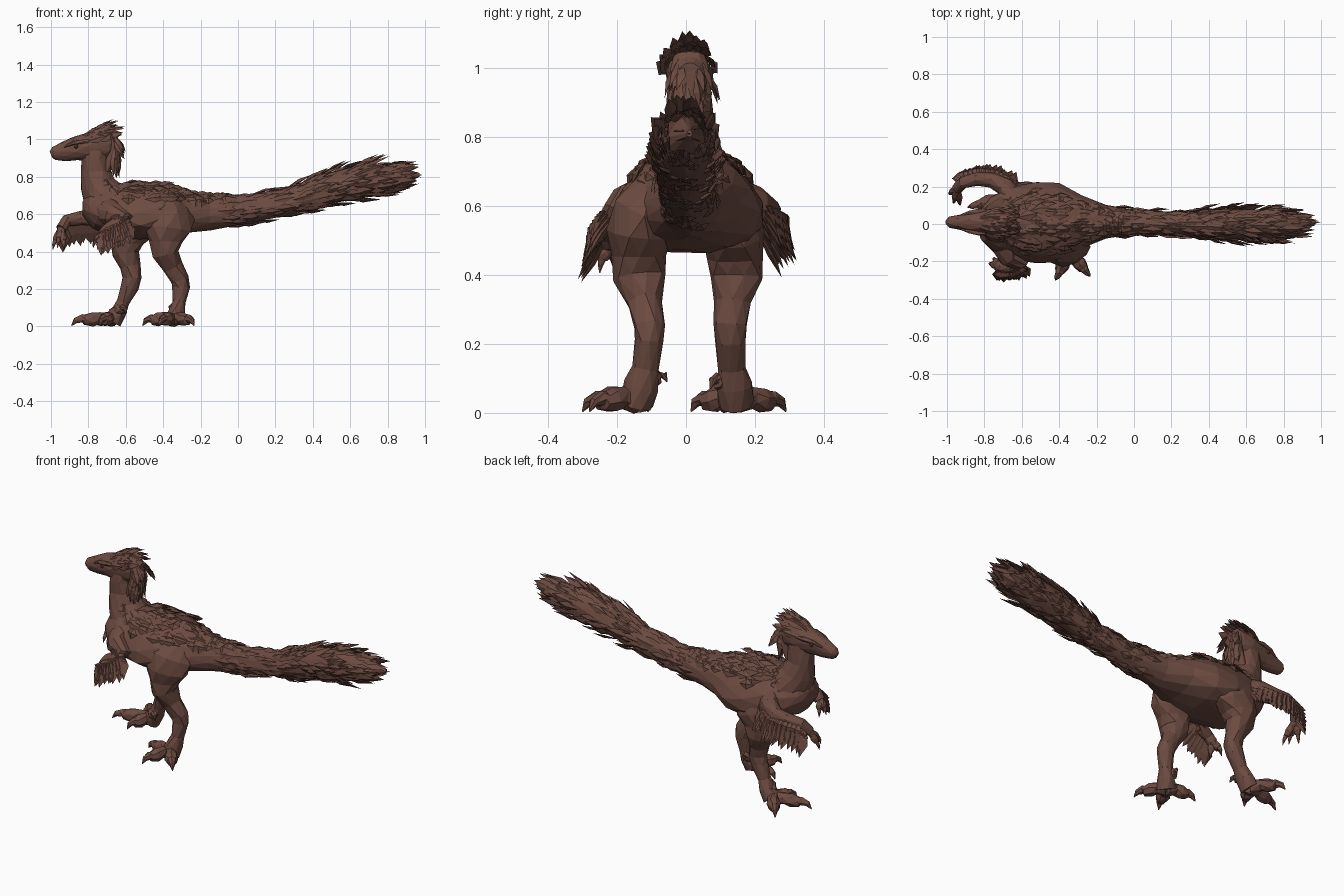
import bpy, bmesh, math, random
from mathutils import Vector as V

random.seed(4)
cube = bpy.data.objects.get("Cube")
if cube:
    bpy.data.objects.remove(cube)

brown = bpy.data.materials.new("earth_brown")
brown.use_nodes = True
COLOUR = (0.15, 0.07, 0.052, 1)
brown.diffuse_color = COLOUR
brown.node_tree.nodes["Principled BSDF"].inputs["Base Color"].default_value = COLOUR


def finish(name, bm):
    bmesh.ops.recalc_face_normals(bm, faces=bm.faces)
    mesh = bpy.data.meshes.new(name)
    bm.to_mesh(mesh)
    bm.free()
    mesh.materials.append(brown)
    ob = bpy.data.objects.new(name, mesh)
    bpy.context.collection.objects.link(ob)


class Loft:
    """Tube through stations (x, y, z, half width, half height)."""

    def __init__(self, rows, pear=0.0):
        self.rows, self.pear = rows, pear
        self.mid = [V(r[:3]) for r in rows]
        self.frames = []
        for i in range(len(rows)):
            t = self.mid[min(i + 1, len(rows) - 1)] - self.mid[max(i - 1, 0)]
            t.normalize()
            side = V((0, 1, 0)) - t * t.y
            side.normalize()
            self.frames.append((side, t.cross(side)))

    def ring_point(self, i, a):
        side, up = self.frames[i]
        w, h = self.rows[i][3:]
        w *= 1 - self.pear * math.sin(a)
        return self.mid[i] + side * w * math.cos(a) + up * h * math.sin(a)

    def centre(self, s):
        i = min(int(s), len(self.rows) - 2)
        return self.mid[i].lerp(self.mid[i + 1], s - i)

    def surface(self, s, a):
        i = min(int(s), len(self.rows) - 2)
        return self.ring_point(i, a).lerp(self.ring_point(i + 1, a), s - i)

    def build(self, name, sides=12, rough=0.05):
        bm = bmesh.new()
        rings = []
        for i in range(len(self.rows)):
            ring = []
            for k in range(sides):
                p = self.ring_point(i, math.tau * (k + 0.5 * (i % 2)) / sides)
                p = self.mid[i].lerp(p, 1 + random.uniform(-rough, rough))
                ring.append(bm.verts.new(p))
            rings.append(ring)
        for i, (a, b) in enumerate(zip(rings, rings[1:])):
            for k in range(sides):
                n = (k + 1) % sides
                if i % 2:
                    bm.faces.new((a[k], a[n], b[n]))
                    bm.faces.new((a[k], b[n], b[k]))
                else:
                    bm.faces.new((a[k], a[n], b[k]))
                    bm.faces.new((a[n], b[n], b[k]))
        bm.faces.new(rings[0])
        bm.faces.new(rings[-1])
        finish(name, bm)


def feather(bm, base, direction, normal, length, width):
    """Pointed ridged blade."""
    d = direction.normalized()
    side = d.cross(normal).normalized()
    n = side.cross(d)
    mid = base + d * length * 0.55
    corners = [mid + side * width / 2, mid + n * width * 0.22,
               mid - side * width / 2, mid - n * width * 0.12]
    root, tip = bm.verts.new(base - n * 0.004), bm.verts.new(base + d * length)
    ring = [bm.verts.new(c) for c in corners]
    for k in range(4):
        bm.faces.new((root, ring[k], ring[(k + 1) % 4]))
        bm.faces.new((tip, ring[(k + 1) % 4], ring[k]))


def plumage(name, loft, count, stations, angles, length, width, lift, reach=0.97):
    """Scatter feathers that follow the surface, with tips short of x = reach."""
    bm = bmesh.new()
    for _ in range(count):
        s, a = random.uniform(*stations), math.radians(random.uniform(*angles))
        p = loft.surface(s, a)
        n = (p - loft.centre(s)).normalized()
        t = (loft.surface(s + .1, a) - p).normalized()
        size = length * random.uniform(0.75, 1.2)
        d = (t + n * lift * random.uniform(0.4, 1.3)).normalized()
        if (p + d * size).x < reach:
            feather(bm, p, d, n, size, width * random.uniform(0.8, 1.2))
    finish(name, bm)


def digit(name, start, end, r, arch):
    """Toe or finger: knuckled tube that ends in a hooked claw."""
    a, b = V(start), V(end)
    rows = []
    for f, lift, k in ((0, 0, 1), (0.3, 0.6, 0.85), (0.5, 0.6, 1), (0.68, 0.7, 0.75),
                       (0.74, 1, 0.6), (0.9, 0.8, 0.4), (1, 0, 0.06)):
        p = a.lerp(b, f) + V((0, 0, arch * lift))
        rows.append((*p, r * k, r * k))
    Loft(rows).build(name, 7)


# Trunk and tail
trunk = Loft([
    (-.825, 0, .68, .02, .02), (-.80, 0, .67, .09, .08), (-.74, 0, .645, .15, .125),
    (-.64, .01, .62, .195, .15), (-.52, .01, .61, .215, .155), (-.40, .01, .615, .20, .15),
    (-.28, .01, .61, .145, .115), (-.15, .01, .61, .09, .095), (0, .01, .62, .065, .08),
    (.25, 0, .665, .062, .07), (.5, 0, .74, .078, .082), (.70, 0, .782, .078, .088),
    (.85, 0, .80, .05, .058), (.97, .01, .81, .008, .01)], pear=0.21)
trunk.build("trunk_and_tail", 14)
plumage("back_feathers", trunk, 110, (2.5, 7.5), (25, 155), .10, .055, .08)
plumage("tail_base_feathers", trunk, 70, (7.2, 9.3), (0, 360), .13, .045, .09)
plumage("tail_feathers", trunk, 190, (9, 12.3), (0, 360), .15, .046, .2)
bm = bmesh.new()
for dy, dz in ((0, 0), (.025, .025), (-.03, .015), (.02, -.025), (-.025, -.025)):
    root, tip = V((.78, dy, .80 + dz)), V((1 - abs(dy), .01 + dy / 2, .81 + dz / 2))
    feather(bm, root, tip - root, V((0, 0, 1)), (tip - root).length, .04)
finish("tail_tip_feathers", bm)

# Neck and head
neck = Loft([(-.755, .01, .97, .06, .075), (-.762, .01, .90, .068, .075),
             (-.762, .01, .83, .072, .08), (-.75, .01, .76, .095, .095),
             (-.71, .01, .68, .13, .12), (-.66, .01, .60, .13, .12)])
neck.build("neck")
head = Loft([(-1, .01, .918, .014, .018), (-.985, .01, .925, .03, .036),
             (-.93, .01, .936, .04, .052), (-.87, .01, .95, .052, .066),
             (-.81, .01, .96, .064, .075), (-.75, .01, .97, .07, .083),
             (-.69, .01, .975, .066, .078), (-.645, .01, .97, .04, .045)])
head.build("head")
plumage("crest_feathers", head, 44, (3.8, 5.8), (15, 165), .12, .045, .12, -.6)
plumage("crown_feathers", head, 14, (4.3, 5.4), (55, 125), .12, .042, .2, -.6)
nape = Loft([(-.70, .01, 1.03, .05, .035), (-.67, .01, .98, .06, .03),
             (-.675, .01, .92, .058, .03), (-.71, .01, .82, .05, .025)])
nape.build("nape")
plumage("nape_feathers", nape, 44, (0, 1.9), (20, 160), .12, .042, .16, -.6)
plumage("shoulder_feathers", neck, 30, (2.6, 4), (20, 160), .09, .045, .15)
for s, label in ((1, "right"), (-1, "left")):
    # Brow ridge and eye
    Loft([(-.93, .01 + s * .034, .96, .006, .006), (-.88, .01 + s * .05, .98, .012, .01),
          (-.82, .01 + s * .06, .99, .014, .012),
          (-.77, .01 + s * .062, .99, .004, .004)]).build(label + "_brow", 6)
    bm = bmesh.new()
    bmesh.ops.create_icosphere(bm, subdivisions=1, radius=.013)
    bmesh.ops.translate(bm, verts=bm.verts, vec=(-.865, .01 + s * .049, .962))
    finish(label + "_eye", bm)

# Legs: the pair is caught mid-stride
Loft([(-.36, -.08, .66, .06, .08), (-.37, -.12, .59, .09, .13),
      (-.38, -.135, .52, .09, .13), (-.385, -.135, .455, .08, .095),
      (-.385, -.135, .39, .076, .072), (-.35, -.118, .32, .052, .055),
      (-.31, -.105, .25, .048, .05), (-.305, -.105, .21, .044, .048),
      (-.315, -.115, .13, .039, .035), (-.325, -.13, .08, .05, .043),
      (-.345, -.145, .03, .05, .055)]).build("hind_leg", 10, .08)
Loft([(-.53, .09, .65, .06, .09), (-.55, .125, .58, .09, .125),
      (-.57, .14, .52, .092, .125), (-.597, .14, .455, .084, .095),
      (-.597, .145, .39, .079, .074), (-.575, .135, .32, .053, .055),
      (-.567, .13, .26, .049, .05), (-.578, .13, .21, .045, .048),
      (-.612, .135, .13, .04, .035), (-.635, .14, .08, .05, .043),
      (-.67, .145, .03, .05, .055)]).build("fore_leg", 10, .08)

# Toes and raised sickle claws
FEET = {
    "hind": ((-.345, -.145, .035), ((-.51, -.11), (-.42, -.30), (-.235, -.28)),
             (-.34, -.055, .09)),
    "fore": ((-.67, .145, .035), ((-.89, .09), (-.79, .29), (-.74, .015)),
             (-.595, .07, .07))}
for side, (centre, tips, spur) in FEET.items():
    for n, tip in enumerate(tips):
        digit(f"{side}_toe_{n + 1}", centre, (*tip, .004), .038, .03)
    digit(side + "_sickle_claw", V(centre) + V((0, 0, .035)), spur, .03, .03)


def wing(name, rows, tips, hang, spread, length):
    """Arm tube, clawed fingers and a hanging, overlapping fan of feathers."""
    arm = Loft(rows)
    arm.build(name + "_arm", 9)
    for n, tip in enumerate(tips):
        digit(f"{name}_finger_{n + 1}", rows[-1][:3], tip, .021, .02)
    bm = bmesh.new()
    out = V((0, math.copysign(1, rows[0][1]), .5))
    steps = 14
    for layer, size in enumerate((1, .8, .6, .4)):
        for k in range(steps):
            f = k / (steps - 1)
            p = arm.centre(.6 + f * (len(rows) - 2)) + out * (.002 + .009 * layer)
            d = V(hang).lerp(V(spread), f) + V((random.uniform(-.1, .1), 0, 0))
            feather(bm, p, d, out, length * size * random.uniform(.92, 1.06), .07)
    finish(name + "_wing_feathers", bm)


# Forelimbs: one reaches forward, the other is folded
wing("reaching", [(-.64, .12, .62, .06, .075), (-.69, .20, .60, .05, .06),
                  (-.76, .235, .58, .042, .046), (-.84, .24, .58, .036, .04),
                  (-.915, .22, .565, .032, .034), (-.945, .19, .52, .03, .03)],
     ((-.99, .16, .41), (-.965, .11, .42), (-.93, .10, .405)),
     (.4, .65, -1), (-.05, .5, -1), .16)
wing("folded", [(-.70, -.12, .62, .06, .075), (-.67, -.18, .60, .05, .065),
                (-.61, -.205, .575, .042, .05), (-.65, -.225, .545, .036, .038),
                (-.70, -.23, .52, .03, .032), (-.725, -.225, .49, .028, .028)],
     ((-.775, -.21, .42), (-.75, -.18, .41), (-.73, -.25, .405)),
     (.8, -.65, -1), (-.15, -.6, -1), .15)
